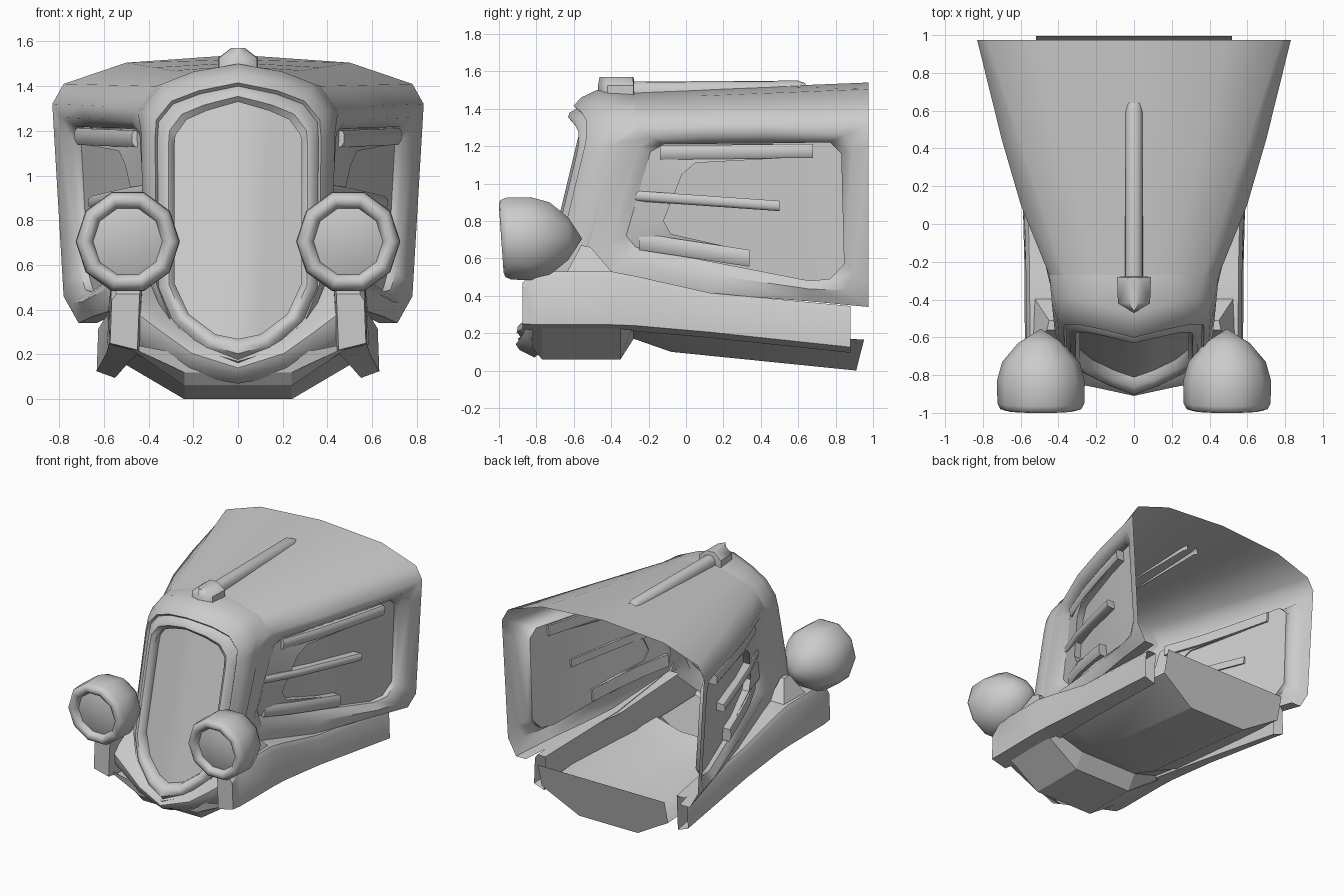
import bpy, bmesh, math

if "Cube" in bpy.data.objects:
    bpy.data.objects.remove(bpy.data.objects["Cube"])


def lerp_table(t, table):
    for (a, va), (b, vb) in zip(table, table[1:]):
        if t <= b:
            return va + (vb - va) * (t - a) / (b - a)
    return table[-1][1]


def make(name, parts, angle=40):
    """Mirrored mesh object from one or more (verts, faces) pieces, welded."""
    me = bpy.data.meshes.new(name)
    bm = bmesh.new()
    for verts, faces in parts:
        vs = [bm.verts.new(v) for v in verts]
        for f in faces:
            bm.faces.new([vs[i] for i in f])
    bmesh.ops.remove_doubles(bm, verts=bm.verts, dist=0.002)
    bmesh.ops.recalc_face_normals(bm, faces=bm.faces)
    bm.to_mesh(me)
    bm.free()
    ob = bpy.data.objects.new(name, me)
    bpy.context.collection.objects.link(ob)
    bpy.ops.object.select_all(action='DESELECT')
    ob.select_set(True)
    bpy.context.view_layer.objects.active = ob
    bpy.ops.object.shade_smooth_by_angle(angle=math.radians(angle))
    m = ob.modifiers.new("Mirror", 'MIRROR')
    m.use_axis[0] = True
    m.merge_threshold = 0.002
    return ob


def loft(rings, closed=False, caps=(False, False)):
    n = len(rings[0])
    verts = [v for r in rings for v in r]
    faces = []
    for k in range(len(rings) - 1):
        for i in range(n if closed else n - 1):
            j = (i + 1) % n
            faces.append((k * n + i, k * n + j, (k + 1) * n + j, (k + 1) * n + i))
    if caps[0]:
        faces.append(tuple(range(n)))
    if caps[1]:
        faces.append(tuple(range((len(rings) - 1) * n, len(rings) * n)))
    return verts, faces


WIDTH = [(-0.6, 0.40), (-0.27, 0.45), (0, 0.57), (0.5, 0.715), (0.97, 0.83)]


def side(y, z, off=0.0):
    """Point on the tapering side of the hood."""
    x = lerp_table(y, WIDTH) - 0.05 * (1.31 - z) / 0.85 * (0.3 if y < -0.3 else 1)
    return (x + off, y, z)


# Hood: side frame around a recessed panel, bottom flange and roof
hole = [(-.32, .72), (-.19, 1.17), (-.12, 1.21), (.1, 1.212), (.45, 1.215), (.77, 1.22),
        (.83, 1.16), (.845, .57), (.77, .49), (.66, .48), (.2, .57), (-.27, .66)]
edge = [(-.53, .64), (-.36, 1.22), (-.27, 1.29), (.1, 1.31), (.45, 1.315), (.975, 1.32),
        (.975, 1.2), (.975, .46), (.975, .34), (.66, .37), (.13, .41), (-.4, .53)]
tuck = [0] * 8 + [-.06, -.05, -.03, 0]
R_edge = [side(y, z, t) for (y, z), t in zip(edge, tuck)]
R_mid = [side(h[0] * .6 + e[0] * .4, h[1] * .6 + e[1] * .4, -.008) for h, e in zip(hole, edge)]
R_hole = [side(y, z, -.05) for y, z in hole]
R_deep = [side(y, z, -.085) for y, z in hole]
verts, faces = loft([R_edge, R_mid, R_hole, R_deep], closed=True)
for f in ([0, 1, 2, 11], [2, 3, 10, 11], [3, 4, 9, 10], [4, 5, 8, 9], [5, 6, 7, 8]):
    faces.append(tuple(36 + i for i in f))
flange = loft([R_edge[8:], [(x - .08, y, z) for x, y, z in R_edge[8:]]])
roof_rows = []
for i in range(2, 6):
    x, y, z = R_edge[i]
    t = (y + .27) / 1.245
    roof_rows.append([(0, y, 1.49 + .05 * t), (.2 + .3 * t, y, 1.455 + .05 * t),
                      (.37 + .41 * t, y, 1.40 + .01 * t), (x, y, z)])
make("hood_shell", [(verts, faces), flange, loft(roof_rows)], angle=50)


# Grille surround, rolled rim and V-shaped grille
def front(pts, off):
    return [(x, -.62 - (1.4 - z) * .24 + .3 * x + off, z) for x, z in pts]


def mix(p, q, t):
    return [(a[0] + (b[0] - a[0]) * t, a[1] + (b[1] - a[1]) * t) for a, b in zip(p, q)]


outer = [(0, 1.5), (.2, 1.465), (.34, 1.41), (.425, 1.3), (.435, 1.2),
         (.42, .6), (.38, .42), (.2, .2), (0, .13)]
groove = [(0, 1.40), (.17, 1.365), (.29, 1.32), (.355, 1.24), (.36, 1.16),
          (.355, .5), (.29, .345), (.15, .22), (0, .175)]
inner = [(0, 1.33), (.14, 1.29), (.23, 1.25), (.28, 1.18), (.285, 1.12),
         (.285, .52), (.22, .38), (.1, .29), (0, .27)]
back = roof_rows[0] + [R_edge[1], R_edge[0], R_edge[11], (.25, -.6, .3), (0, -.65, .24)]
rings = [back, front(outer, .12), front(mix(outer, groove, .4), .045),
         front(mix(outer, groove, .85), .015), front(groove, .035),
         front(mix(groove, inner, .3), .002), front(mix(groove, inner, .65), 0),
         front(inner, .03), front(inner, .08)]
make("grille_surround", [loft(rings)], angle=50)
make("grille_panel", [loft([front(inner, .08)], caps=(True, False))])

# Scoop plate and three slats in each side recess, passing through the panel
so = [(.62, 1.21), (-.12, 1.21), (-.19, 1.17), (-.32, .72), (-.27, .66), (.33, .57)]
si = [(.6, 1.14), (.05, 1.11), (-.02, 1.05), (-.12, .8), (-.08, .73), (.32, .64)]
make("side_scoop", [loft([[side(y, z, -.05) for y, z in so],
                          [side(y, z, -.04) for y, z in si],
                          [side(y, z, -.1) for y, z in si]])])


def slat(name, a, b, h):
    rows = []
    for k in range(4):
        t = k / 3
        y, z = a[0] + (b[0] - a[0]) * t, a[1] + (b[1] - a[1]) * t
        o = -.025 + .005 * t
        rows.append([side(y, z + h / 2, o - .012), side(y, z + h / 4, o), side(y, z - h / 4, o),
                     side(y, z - h / 2, o - .012), side(y, z - h / 2, o - .08),
                     side(y, z + h / 2, o - .08)])
    make(name, [loft(rows, True, (True, True))], angle=50)


slat("upper_slat", (-.14, 1.165), (.68, 1.175), .075)
slat("middle_slat", (-.29, .935), (.5, .88), .055)
slat("lower_slat", (-.25, .69), (.34, .6), .09)

# Radiator cap and centre ridge
cap = [(0, -.47), (.085, -.42), (.09, -.28), (0, -.275)]
make("radiator_cap", [loft([[(x, y, 1.46) for x, y in cap],
                            [(x, y, 1.525) for x, y in cap],
                            [(x * .35, y * .93 - .025, 1.57) for x, y in cap]],
                           caps=(False, True))], angle=50)
ridge = [[(0, y, z), (.025, y, z - .004), (.045, y, z - .03), (.047, y, z - .06)]
         for y, z in ((-.28, 1.545), (.6, 1.55), (.64, 1.535))]
make("centre_ridge", [loft(ridge)], angle=60)

# Headlamps: ten-sided, turned about y, leaning back slightly at the bottom
profile = [(.0005, -.965), (.1, -.96), (.155, -.945), (.165, -.975), (.19, -.988), (.215, -.98),
           (.23, -.95), (.233, -.83), (.205, -.73), (.12, -.63), (.0005, -.555)]
lamp = []
for r, y in profile:
    ring = []
    for k in range(10):
        dz = r * 1.0 * math.sin(k * math.pi / 5)
        lean = -.07 * dz if y < -.9 else 0
        ring.append((.493 + r * math.cos(k * math.pi / 5), y + lean, .705 + dz))
    lamp.append(ring)
make("headlamp", [loft(lamp, True)], angle=50)

# Lamp stand
make("lamp_stand", [loft([[(.40, -.64, .52), (.54, -.64, .52), (.53, -.39, .52), (.40, -.39, .52)],
                          [(.42, -.56, .66), (.46, -.56, .67), (.45, -.51, .66), (.42, -.51, .66)]],
                         True, (False, True))])

# Frame rails: y, inner x, outer x, bottom z, top z
stations = [(-.875, .44, .565, .25, .47), (-.8, .43, .57, .245, .53), (-.4, .42, .572, .245, .53),
            (-.27, .43, .572, .24, .505), (.13, .47, .582, .205, .415), (.88, .54, .625, .125, .345)]
rail = [[(a, y, t), (b - .02, y, t), (b, y, t - .03), (b + .007, y, lo), (a + .01, y, lo - .03)]
        for y, a, b, lo, t in stations]
make("frame_rail", [loft(rail, True, (True, False))], angle=35)

# V-shaped front apron
path = [(0, -.91, .17), (.2, -.865, .235), (.33, -.84, .33), (.46, -.82, .43)]
apron = [[(x * .9, y + .2, z + .1), (x, y + .04, z + .02), (x * 1.03, y, z - .03),
          (x * 1.08, y + .02, z - .06 - .1 * x), (x * 1.1, y + .1, z - .1 - .15 * x)]
         for x, y, z in path]
make("front_apron", [loft(apron)], angle=40)

# Floor pan with a leaning rear plate
pan = [[(0, y, zb), (.24, y, zb), (w, y + d, zt)] for y, zb, w, zt, d in (
    (-.83, .2, .5, .25, 0), (-.82, .12, .52, .25, 0), (-.77, .06, .52, .25, 0),
    (-.35, .06, .52, .25, 0), (-.28, .17, .52, .25, 0), (-.08, .10, .52, .23, 0),
    (.91, .0, .52, .165, .042))]
make("floor_pan", [loft(pan)], angle=25)
make("rear_plate", [([(0, .91, 0), (.24, .91, 0), (.52, .952, .165), (.52, .995, .335),
                      (0, .995, .335)], [(0, 1, 2, 3, 4)])])
